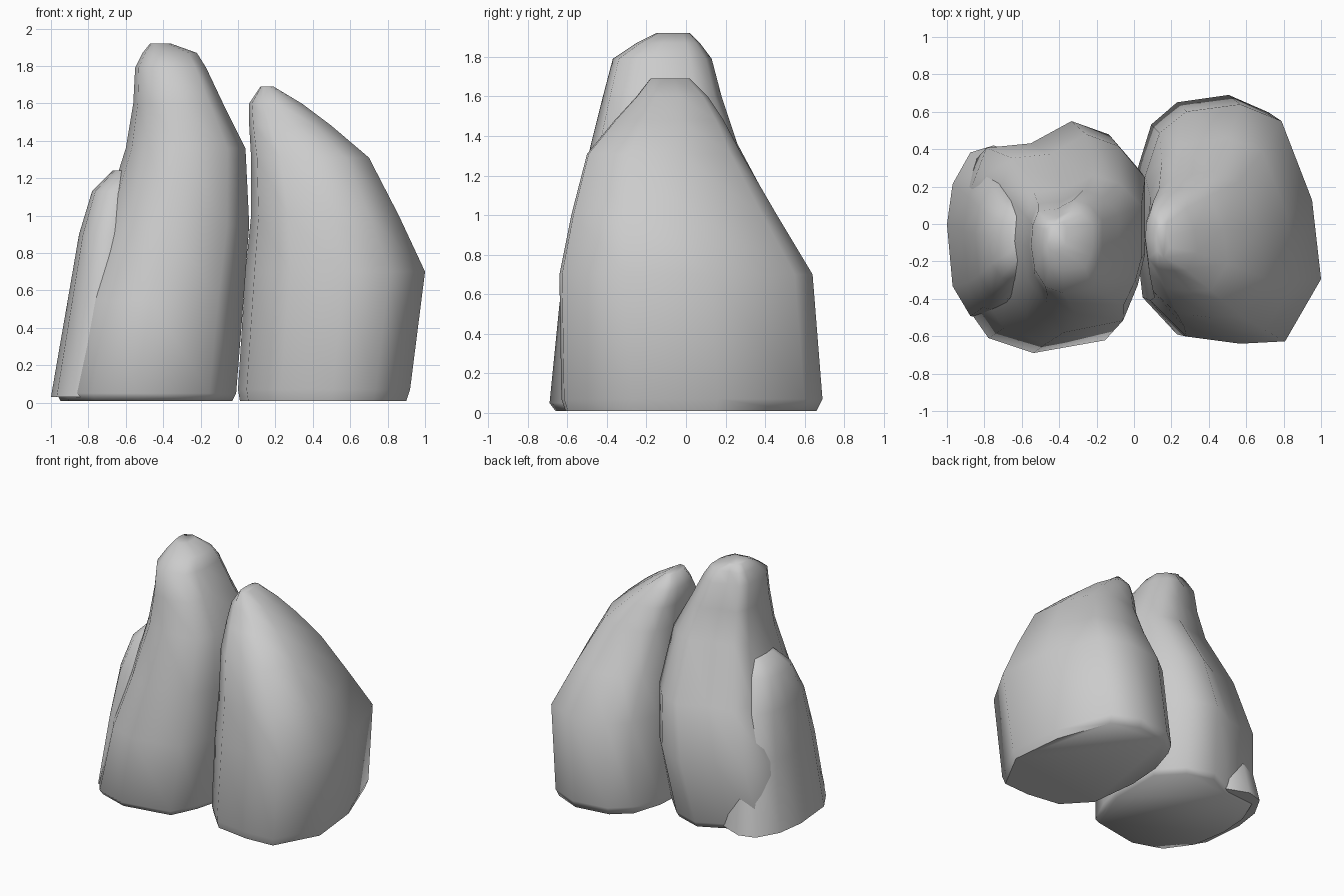
import bpy
import bmesh
import math

# Remove only the default cube
default_cube = bpy.data.objects.get("Cube")
if default_cube:
    bpy.data.objects.remove(default_cube, do_unlink=True)


def make_material(name, colour):
    material = bpy.data.materials.new(name)
    material.use_nodes = True
    material.diffuse_color = colour
    for node in material.node_tree.nodes:
        if node.type == "BSDF_PRINCIPLED":
            node.inputs["Base Color"].default_value = colour
            node.inputs["Roughness"].default_value = 0.7
    return material


def loft(name, outline, levels, material):
    """Fit a unit outline into the bounds (z, x0, x1, y0, y1) of every level and skin it."""
    bm = bmesh.new()
    rings = []
    for z, x0, x1, y0, y1 in levels:
        ring = [bm.verts.new((x0 + u * (x1 - x0), y0 + v * (y1 - y0), z))
                for u, v in outline]
        rings.append(ring)

    count = len(outline)
    for lower, upper in zip(rings, rings[1:]):
        for i in range(count):
            j = (i + 1) % count
            bm.faces.new((lower[i], lower[j], upper[j], upper[i]))
    bm.faces.new(rings[0])
    bm.faces.new(rings[-1])
    bmesh.ops.recalc_face_normals(bm, faces=bm.faces[:])

    mesh = bpy.data.meshes.new(name)
    bm.to_mesh(mesh)
    bm.free()
    mesh.materials.append(material)
    part = bpy.data.objects.new(name, mesh)
    bpy.context.collection.objects.link(part)

    # Smooth sides with a sharp base rim
    bpy.ops.object.select_all(action="DESELECT")
    part.select_set(True)
    bpy.context.view_layer.objects.active = part
    bpy.ops.object.shade_smooth_by_angle(angle=math.radians(70))


grey = make_material("plain grey", (0.6, 0.6, 0.6, 1.0))

# Broad left lung, leaning to a peak at its inner side
left_outline = [
    (0, .48), (.02, .7), (.1, .88), (.25, .97), (.55, 1), (.78, .93), (.95, .6),
    (1, .27), (.8, .01), (.55, 0), (.25, .03), (.05, .18),
]
left_levels = [
    (0.01, 0.01, 0.9, -0.61, 0.66),
    (0.07, 0.0, 0.92, -0.63, 0.69),
    (0.7, 0.04, 1.0, -0.64, 0.64),
    (1.0, 0.07, 0.86, -0.58, 0.46),
    (1.31, 0.07, 0.7, -0.5, 0.28),
    (1.48, 0.06, 0.5, -0.36, 0.19),
    (1.6, 0.06, 0.34, -0.25, 0.11),
    (1.69, 0.12, 0.19, -0.18, 0.02),
]
loft("left_lung", left_outline, left_levels, grey)

# Tall right lung, with a full rear outer corner and a rounded top
right_outline = [
    (.6, 1), (.82, .94), (1, .78), (1, .4), (.95, .24), (.85, .06), (.45, 0),
    (.2, .07), (.05, .25), (0, .5), (.02, .72), (.1, .88), (.36, .9),
]
right_levels = [
    (0.01, -0.95, -0.03, -0.66, 0.43),
    (0.05, -0.97, -0.01, -0.69, 0.45),
    (0.55, -0.88, 0.03, -0.64, 0.55),
    (0.95, -0.73, 0.06, -0.58, 0.48),
    (1.36, -0.6, 0.04, -0.48, 0.26),
    (1.6, -0.56, -0.08, -0.42, 0.18),
    (1.79, -0.55, -0.17, -0.37, 0.13),
    (1.87, -0.51, -0.22, -0.25, 0.07),
    (1.92, -0.47, -0.36, -0.15, 0.02),
]
loft("right_lung", right_outline, right_levels, grey)

# Side lobe, a shoulder bulging from the outer side of the right lung
lobe_outline = [
    (0, .55), (.06, .78), (.25, .96), (.5, 1), (1, .9), (1, .1), (.5, 0),
    (.25, .03), (.06, .2),
]
lobe_levels = [
    (0.03, -1.0, -0.5, -0.52, 0.42),
    (0.55, -0.91, -0.5, -0.47, 0.32),
    (0.9, -0.85, -0.5, -0.4, 0.23),
    (1.13, -0.78, -0.5, -0.3, 0.13),
    (1.24, -0.67, -0.5, -0.2, 0.05),
]
loft("right_side_lobe", lobe_outline, lobe_levels, grey)
